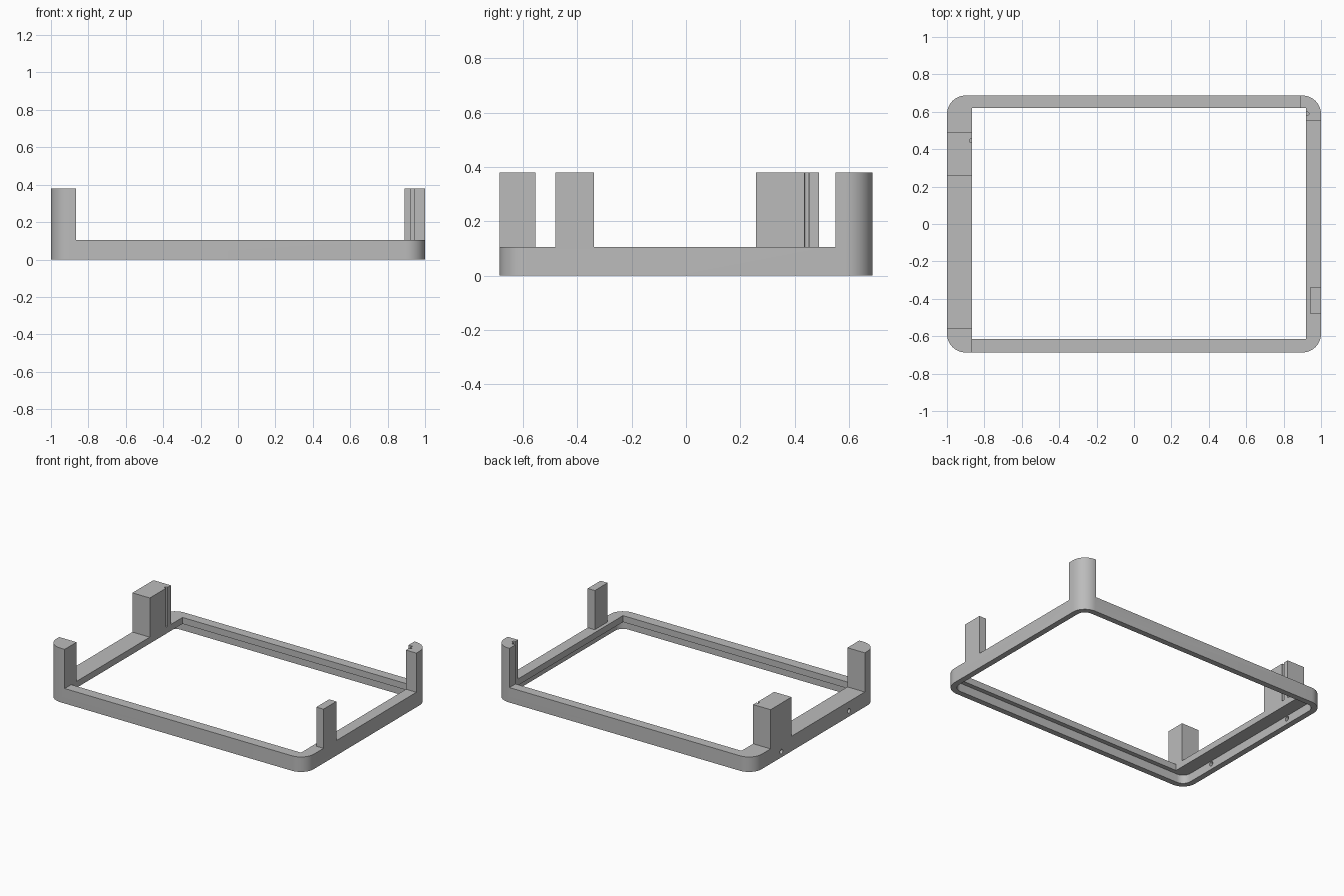
import bpy
import bmesh
from math import cos, sin, pi, radians

if "Cube" in bpy.data.objects:
    bpy.data.objects.remove(bpy.data.objects["Cube"])

HALF_X, HALF_Y = 1.0, 0.687      # outer half sizes
BASE, TOP = 0.105, 0.38          # rim height and post height
LEFT_IN, RIGHT_IN = -0.865, 0.92   # opening sides
WALL, RECESS = 0.04, 0.06        # lower lip thickness and recess depth

grey = bpy.data.materials.new("plain grey")
grey.use_nodes = True
grey.diffuse_color = (0.5, 0.5, 0.5, 1)
grey.node_tree.nodes["Principled BSDF"].inputs["Base Color"].default_value = (0.5, 0.5, 0.5, 1)


def prism(name, outline, z0, z1):
    """Extrude a flat outline from z0 to z1."""
    bm = bmesh.new()
    face = bm.faces.new([bm.verts.new((x, y, z0)) for x, y in outline])
    extruded = bmesh.ops.extrude_face_region(bm, geom=[face])["geom"]
    verts = [v for v in extruded if isinstance(v, bmesh.types.BMVert)]
    bmesh.ops.translate(bm, verts=verts, vec=(0, 0, z1 - z0))
    bmesh.ops.recalc_face_normals(bm, faces=bm.faces)
    mesh = bpy.data.meshes.new(name)
    bm.to_mesh(mesh)
    bm.free()
    mesh.materials.append(grey)
    obj = bpy.data.objects.new(name, mesh)
    bpy.context.collection.objects.link(obj)
    return obj


def rectangle(x0, x1, y0, y1):
    return [(x0, y0), (x1, y0), (x1, y1), (x0, y1)]


def rounded(hx, hy, r, steps=12):
    points = []
    for quarter, (sx, sy) in enumerate([(1, 1), (-1, 1), (-1, -1), (1, -1)]):
        for i in range(steps + 1):
            a = (quarter + i / steps) * pi / 2
            points.append((sx * (hx - r) + r * cos(a), sy * (hy - r) + r * sin(a)))
    return points


def circle(x, y, r, sides=24):
    return [(x + r * cos(2 * pi * i / sides), y + r * sin(2 * pi * i / sides))
            for i in range(sides)]


def activate(obj):
    bpy.ops.object.select_all(action='DESELECT')
    obj.select_set(True)
    bpy.context.view_layer.objects.active = obj


def cut(body, cutter):
    """Subtract a cutter, then discard it."""
    cutter.hide_render = True
    activate(body)
    mod = body.modifiers.new("cut", 'BOOLEAN')
    mod.operation, mod.solver, mod.object = 'DIFFERENCE', 'EXACT', cutter
    bpy.ops.object.modifier_apply(modifier=mod.name)
    bpy.data.objects.remove(cutter)


# Rounded body with a rectangular opening and a wider recess underneath
frame = prism("frame_with_posts", rounded(HALF_X, HALF_Y, 0.1), 0, TOP)
cut(frame, prism("opening", rectangle(LEFT_IN, RIGHT_IN, -0.615, 0.62), -1, 1))
cut(frame, prism("recess", rounded(HALF_X - WALL, HALF_Y - WALL, 0.06), -1, RECESS))

# Clear the space above the rim, leaving the four posts
gaps = [
    (LEFT_IN, 0.89, -1, 1),       # between the two sides
    (-1.2, LEFT_IN, -0.555, 0.257),   # left side, between its posts
    (-1.2, LEFT_IN, 0.49, 1),      # left back corner
    (0.89, 1.2, -1, -0.48),       # right front corner
    (0.89, 1.2, -0.338, 0.55),    # right side, between its posts
    (0.89, 0.945, -0.6, -0.2),    # inside of the thin post
]
for gap in gaps:
    cut(frame, prism("gap", rectangle(*gap), BASE, 1))

# Small upright grooves in the inner faces of the two back posts
for x, y in [(LEFT_IN - 0.005, 0.445), (RIGHT_IN + 0.005, 0.59)]:
    cut(frame, prism("groove", circle(x, y, 0.01), BASE, 1))

# Two screw holes through the side wall
for y in (0.37, -0.38):
    hole = prism("screw_hole", circle(0, 0, 0.016), -0.1, 0.1)
    hole.rotation_euler = (0, radians(90), 0)
    hole.location = (-HALF_X, y, 0.04)
    bpy.context.view_layer.update()
    cut(frame, hole)

activate(frame)
bpy.ops.object.shade_smooth_by_angle(angle=radians(30))
